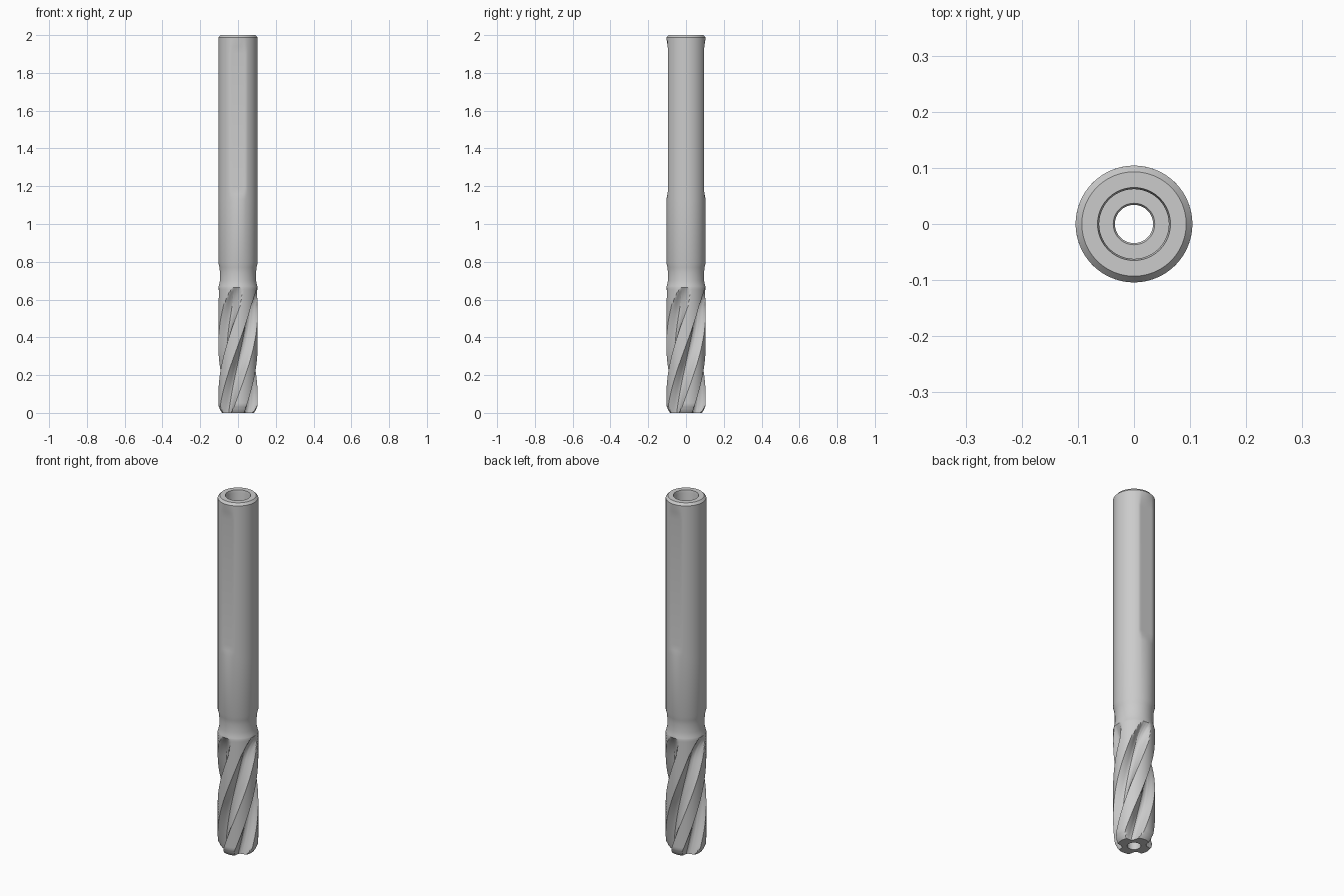
import bpy, bmesh
from math import sin, cos, radians

if "Cube" in bpy.data.objects:
    bpy.data.objects.remove(bpy.data.objects["Cube"])

N = 120                  # sides; 3 degrees each
TWIST = 135              # flute twist in degrees, a whole number of sides
FLUTE_TOP = 0.67


def interp(pts, x):
    if x <= pts[0][0]:
        return pts[0][1]
    for (x0, y0), (x1, y1) in zip(pts, pts[1:]):
        if x <= x1:
            return y0 + (y1 - y0) * (x - x0) / (x1 - x0)
    return pts[-1][1]


# outer radius by height: tip chamfer, cutting length, neck, shank, top chamfer
BODY = [(0, .084), (.015, .094), (.04, .104), (.665, .104), (.68, .1), (.70, .096),
        (.745, .096), (.77, .098), (.795, .104), (1.987, .104), (2, .093)]
# half thickness across the two ground flats
FLAT = [(1.13, .104), (1.16, .098), (1.19, .094), (1.90, .094), (1.94, .097), (1.985, .105)]
# flute cross-section: radius by degrees from the flute centre
FLUTE = [(-27, .105), (-21, .084), (-15, .068), (-9, .061), (0, .060),
         (9, .064), (18, .077), (27, .105)]
# through bore and wider counterbore, from the top down
BORE = [(2, .065), (1.985, .062), (.95, .062), (.95, .037), (.945, .034), (0, .034)]


def outer_radius(deg, z):
    r = interp(BODY, z)
    if z < FLUTE_TOP:
        a = (deg + 45) % 90 - 45
        runout = max(0, (z - .53) / (FLUTE_TOP - .53)) ** 2 * .046
        r = min(r, interp(FLUTE, a) + runout)
    elif z > 1.1:
        s = abs(sin(radians(deg)))
        if s > .5:
            r = min(r, interp(FLAT, z) / s)
    return r


bm = bmesh.new()


def ring(z, twist, radius):
    verts = []
    for i in range(N):
        a = i * 360 / N
        t = radians(a + twist)
        r = radius(a)
        verts.append(bm.verts.new((r * cos(t), r * sin(t), z)))
    return verts


def bridge(a, b, shift=0):
    for i in range(N):
        j = (i + 1) % N
        bm.faces.new((a[i], a[j], b[(j + shift) % N], b[(i + shift) % N]))


# outer skin: the rings turn with the flutes, then rise straight
heights = {0, .008, .015, .023, .031, .04}
heights |= {.04 + .0125 * i for i in range(1, 50)} | {FLUTE_TOP}
heights |= {z for z, _ in BODY + FLAT}
rings = []
for z in sorted(heights):
    twist = TWIST * (min(z / FLUTE_TOP, 1) - 1)
    rings.append(ring(z, twist, lambda a: outer_radius(a, z)))
# inner skin
for z, rad in BORE:
    rings.append(ring(z, 0, lambda a: rad))
for a, b in zip(rings, rings[1:]):
    bridge(a, b)
# tip face; shifted so the twisted outline meets the straight bore
bridge(rings[-1], rings[0], TWIST * N // 360)

bmesh.ops.recalc_face_normals(bm, faces=bm.faces)
mesh = bpy.data.meshes.new("fluted_cutter")
bm.to_mesh(mesh)
bm.free()
obj = bpy.data.objects.new("fluted_cutter", mesh)
bpy.context.collection.objects.link(obj)
bpy.context.view_layer.objects.active = obj
obj.select_set(True)
bpy.ops.object.shade_smooth_by_angle(angle=radians(28))
